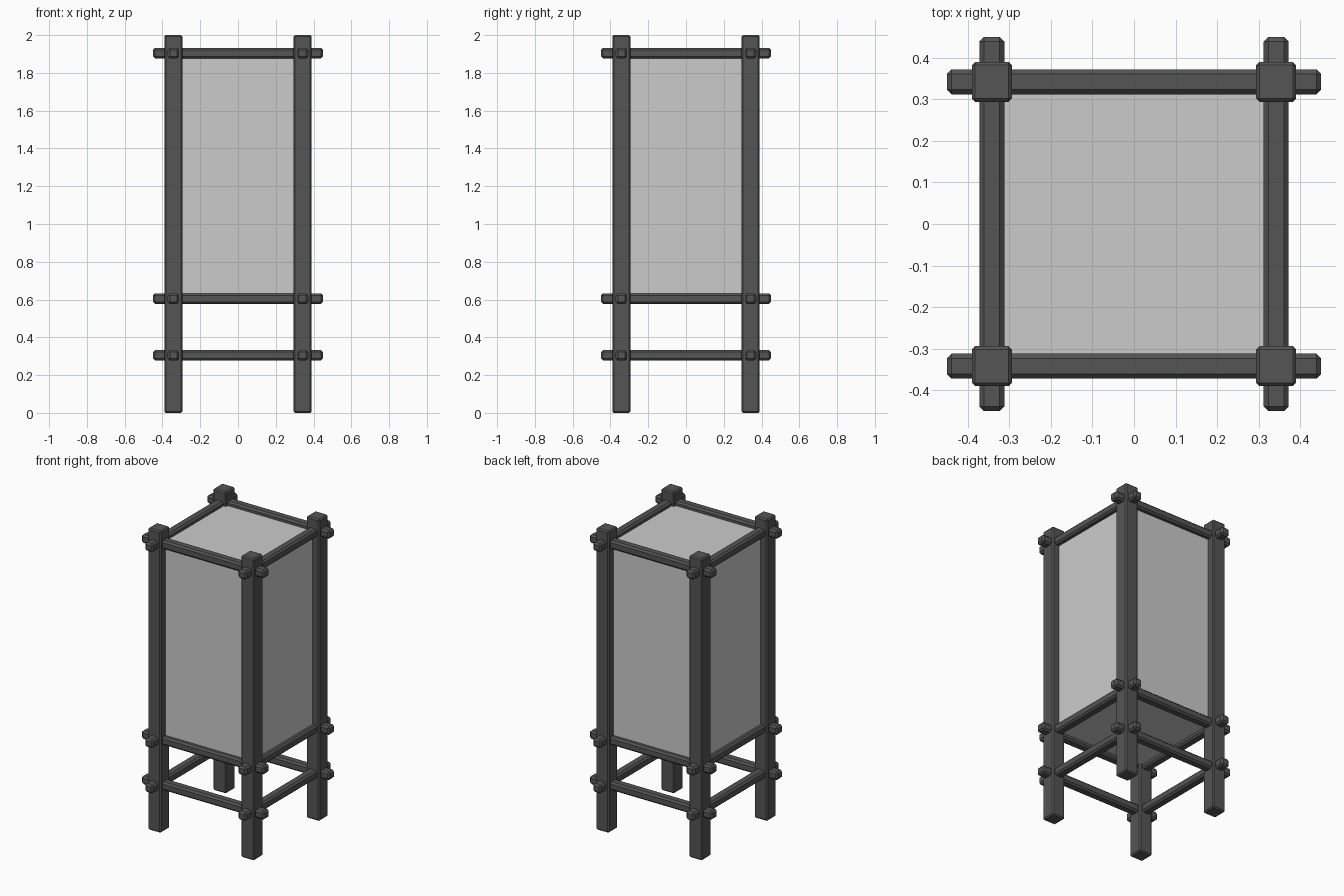
import bpy

if "Cube" in bpy.data.objects:
    bpy.data.objects.remove(bpy.data.objects["Cube"])

C = 0.342  # distance of posts and rails from the centre


def box(name, size, loc, bevel=0.0):
    bpy.ops.mesh.primitive_cube_add(size=1, location=loc)
    ob = bpy.context.object
    ob.name = name
    ob.scale = size
    bpy.ops.object.transform_apply(location=False, rotation=False, scale=True)
    if bevel:
        m = ob.modifiers.new("chamfer", "BEVEL")
        m.width = bevel
        m.segments = 1
    return ob


# Corner posts
for sx in (-1, 1):
    for sy in (-1, 1):
        side = ("front" if sy < 0 else "back") + ("_left" if sx < 0 else "_right")
        box(side + "_post", (0.096, 0.096, 2.0), (sx * C, sy * C, 1.0), 0.008)

# Three rings of rails that pass through the posts
for level, z in (("lower", 0.305), ("middle", 0.605), ("top", 1.905)):
    for s, fb, lr in ((-1, "front", "left"), (1, "back", "right")):
        box(f"{level}_{fb}_rail", (0.9, 0.06, 0.056), (0, s * C, z), 0.011)
        box(f"{level}_{lr}_rail", (0.06, 0.9, 0.056), (s * C, 0, z), 0.011)

# Paper shade enclosed by the frame
box("paper_shade", (2 * C, 2 * C, 1.3), (0, 0, 1.255))

# Frame parts are dark, the shade stays grey
dark = bpy.data.materials.new("dark_wood")
dark.diffuse_color = (0.09, 0.09, 0.09, 1)
dark.use_nodes = True
dark.node_tree.nodes["Principled BSDF"].inputs["Base Color"].default_value = dark.diffuse_color
for ob in bpy.data.objects:
    if ob.name != "paper_shade":
        ob.data.materials.append(dark)
